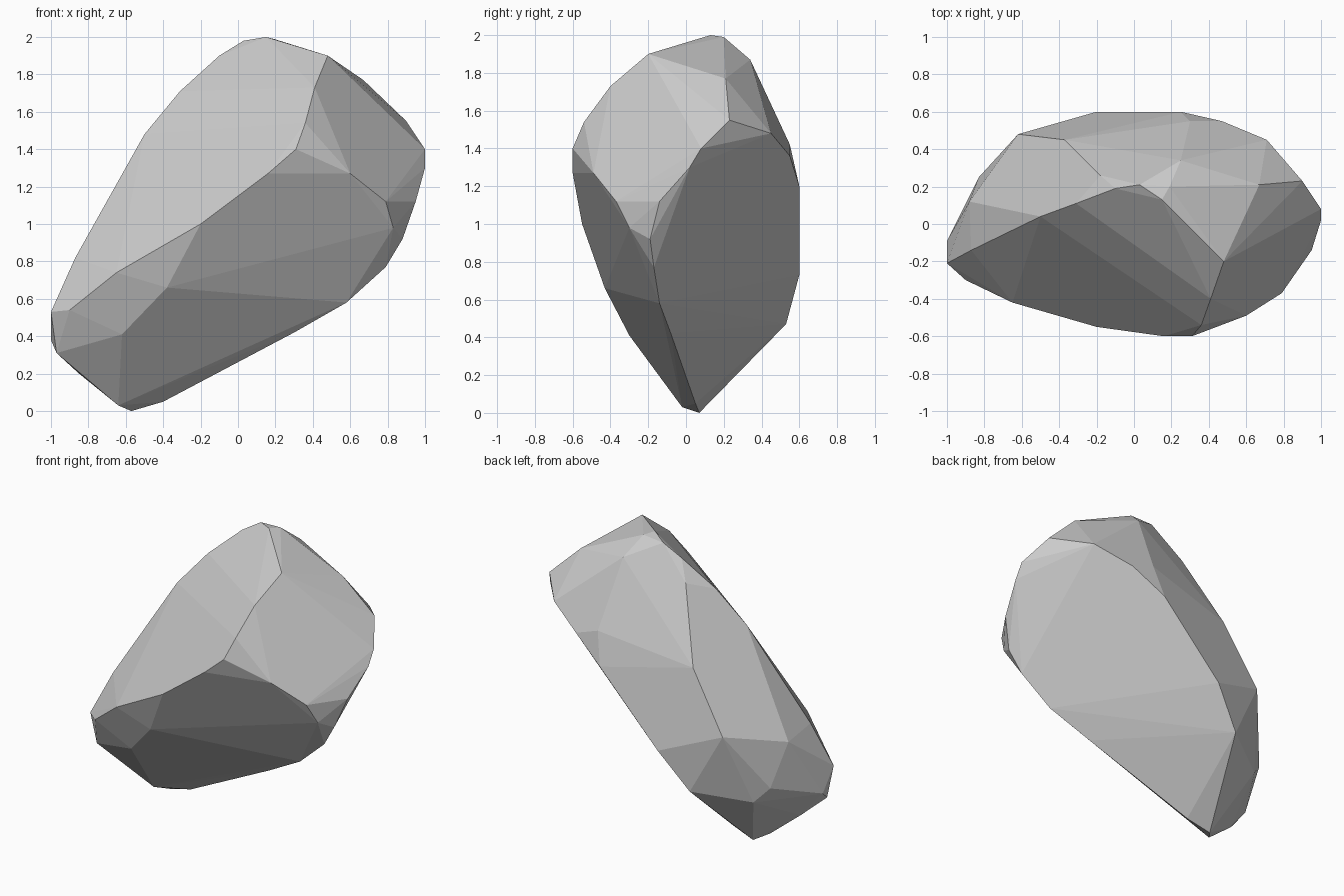
import bpy, bmesh

# Chipped boulder: a slanted slab, described by the corner points of its main edges
crown = [(0.03, 0.21, 1.98), (0.15, 0.13, 2.0), (0.19, 0.2, 1.99), (0.48, -0.2, 1.9),
         (0.41, -0.4, 1.73), (0.36, -0.54, 1.54), (0.25, 0.34, 1.87),
         (0.7, -0.08, 1.65), (0.67, 0.21, 1.77), (0.9, 0.23, 1.55)]
front_ridge = [(0.31, -0.6, 1.4), (0.16, -0.6, 1.27), (-0.2, -0.55, 1.0),
               (-0.65, -0.42, 0.74), (-0.9, -0.3, 0.54), (-1.0, -0.21, 0.53)]
upper_left_edge = [(-0.87, -0.14, 0.82), (-0.5, 0.04, 1.48),
                   (-0.31, 0.11, 1.71), (-0.1, 0.19, 1.9)]
front_lower = [(-0.38, -0.43, 0.66), (-0.62, -0.3, 0.41),
               (0.6, -0.49, 1.27), (0.79, -0.37, 1.12), (0.83, -0.3, 0.98)]
underside_rim = [(1.0, 0.02, 1.3), (1.0, 0.08, 1.4), (0.95, -0.14, 1.12), (0.88, -0.19, 0.92),
                 (0.79, -0.17, 0.77), (0.58, -0.14, 0.58), (0.3, -0.08, 0.42),
                 (-0.4, 0.05, 0.05), (-0.57, 0.07, 0.0)]
left_end = [(-1.0, -0.09, 0.38), (-0.97, -0.18, 0.31), (-0.85, -0.06, 0.2),
            (-0.64, -0.02, 0.03), (-0.88, 0.12, 0.79), (-0.83, 0.25, 0.5), (-0.74, 0.31, 0.4)]
back_edges = [(-0.18, 0.26, 1.77), (-0.37, 0.45, 1.3), (-0.62, 0.48, 0.89), (-0.4, 0.53, 0.47),
              (-0.2, 0.6, 0.73), (0.25, 0.6, 1.2), (0.3, 0.55, 1.42), (0.71, 0.45, 1.48),
              (0.47, 0.55, 1.36)]

bm = bmesh.new()
for group in (crown, front_ridge, upper_left_edge, front_lower,
              underside_rim, left_end, back_edges):
    for p in group:
        bm.verts.new(p)

# Wrap the corners in flat facets and merge the nearly coplanar ones
bmesh.ops.convex_hull(bm, input=bm.verts[:])
loose = [v for v in bm.verts if not v.link_faces]
bmesh.ops.delete(bm, geom=loose, context='VERTS')
bmesh.ops.dissolve_limit(bm, angle_limit=0.05, verts=bm.verts[:], edges=bm.edges[:])
bmesh.ops.recalc_face_normals(bm, faces=bm.faces[:])

mesh = bpy.data.meshes.new("boulder")
bm.to_mesh(mesh)
bm.free()
bpy.context.collection.objects.link(bpy.data.objects.new("boulder", mesh))
